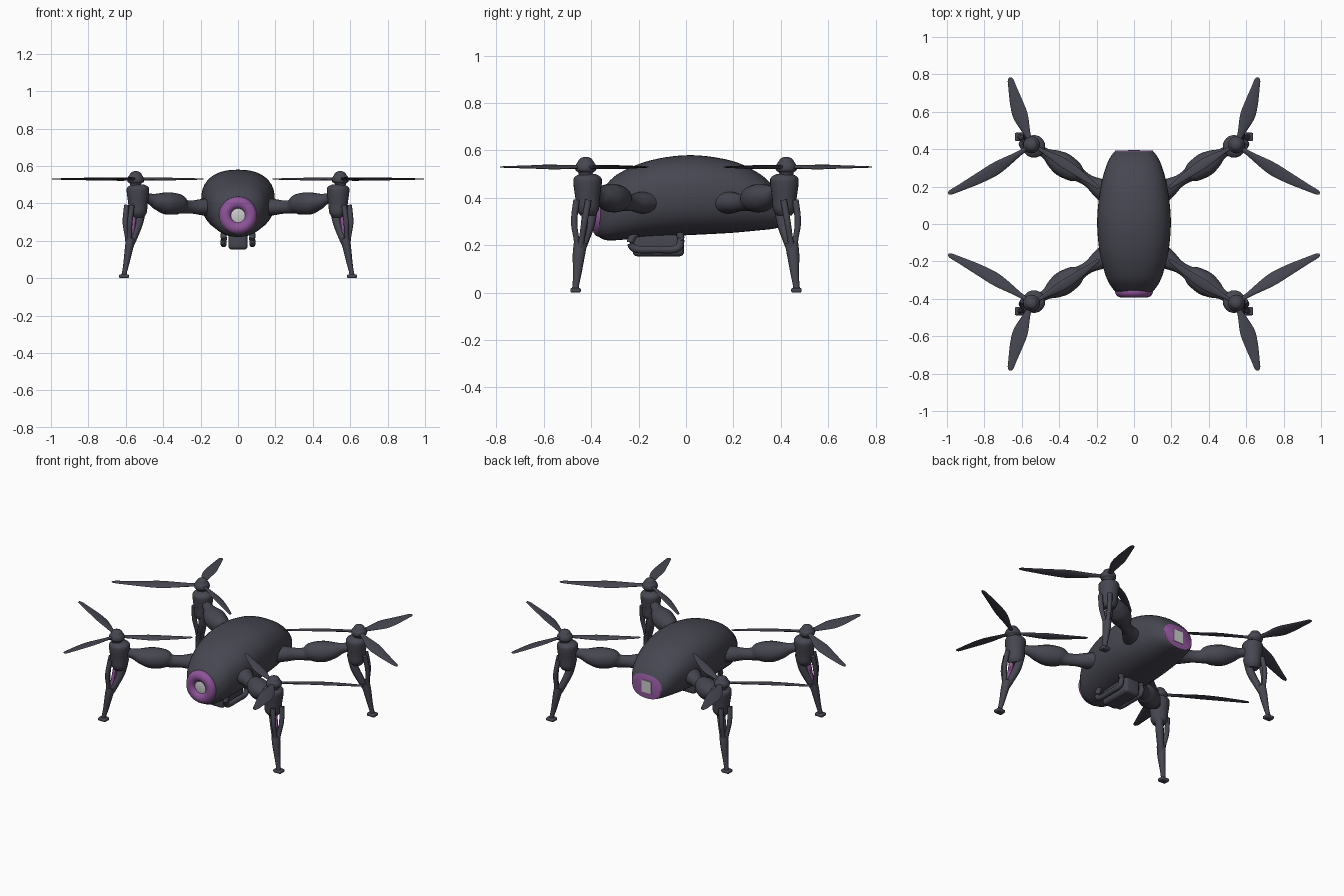
import bpy, bmesh, math
from mathutils import Vector

if "Cube" in bpy.data.objects:
    bpy.data.objects.remove(bpy.data.objects["Cube"])

def material(name, rgb):
    m = bpy.data.materials.new(name)
    m.diffuse_color = (*rgb, 1)
    m.use_nodes = True
    m.node_tree.nodes["Principled BSDF"].inputs["Base Color"].default_value = m.diffuse_color
    return m

DARK = material("dark grey shell", (0.062, 0.062, 0.083))
PURPLE = material("purple trim", (0.27, 0.09, 0.32))
WHITE = material("pale lens", (0.6, 0.6, 0.6))

def finish(name, bm, mats, mirror=""):
    """Turn a bmesh into a smooth object, mirrored about the world axes."""
    bmesh.ops.recalc_face_normals(bm, faces=bm.faces)
    me = bpy.data.meshes.new(name)
    bm.to_mesh(me)
    bm.free()
    ob = bpy.data.objects.new(name, me)
    bpy.context.collection.objects.link(ob)
    for m in mats:
        me.materials.append(m)
    bpy.ops.object.select_all(action='DESELECT')
    ob.select_set(True)
    bpy.context.view_layer.objects.active = ob
    bpy.ops.object.shade_smooth_by_angle(angle=math.radians(45))
    if mirror:
        mod = ob.modifiers.new("mirror", 'MIRROR')
        mod.use_axis = ("x" in mirror, "y" in mirror, False)
        mod.use_mirror_merge = False
    return ob

def smooth_rows(rows, steps):
    """Catmull-Rom interpolation through rows of numbers."""
    out, n = [], len(rows)
    for i in range(n - 1):
        p0, p1, p2, p3 = (rows[max(0, min(n - 1, i + k))] for k in (-1, 0, 1, 2))
        for s in range(steps):
            t = s / steps
            out.append([0.5 * (2 * b + (c - a) * t + (2 * a - 5 * b + 4 * c - d) * t * t
                               + (3 * b - a - 3 * c + d) * t ** 3)
                        for a, b, c, d in zip(p0, p1, p2, p3)])
    return out + [list(rows[-1])]

def loft(bm, rings):
    loops = [[bm.verts.new(p) for p in r] for r in rings]
    n = len(loops[0])
    for a, b in zip(loops, loops[1:]):
        for i in range(n):
            bm.faces.new((a[i], a[(i + 1) % n], b[(i + 1) % n], b[i]))
    bm.faces.new(loops[0])
    bm.faces.new(loops[-1])

def tube(bm, rows, steps=5, sides=14, twist=0.0):
    """Rows are x, y, z, half width, half height."""
    rows = smooth_rows(rows, steps)
    pts = [Vector(r[:3]) for r in rows]
    d = (pts[-1] - pts[0]).normalized()
    ref = Vector((0, 1, 0)) if abs(d.z) > 0.7 else Vector((0, 0, 1))
    rings = []
    for i, p in enumerate(pts):
        t = (pts[min(i + 1, len(pts) - 1)] - pts[max(i - 1, 0)]).normalized()
        u = ref.cross(t).normalized()
        v = t.cross(u)
        w, h = max(rows[i][3], .002), max(rows[i][4], .002)
        k = twist * (1 - i / len(pts))
        u, v = u * math.cos(k) + v * math.sin(k), v * math.cos(k) - u * math.sin(k)
        rings.append([p + u * w * math.cos(a) + v * h * math.sin(a)
                      for a in (2 * math.pi * j / sides for j in range(sides))])
    loft(bm, rings)

def lathe(bm, x, y, profile, sides=24):
    loft(bm, [[Vector((x + r * math.cos(a), y + r * math.sin(a), z))
               for a in (2 * math.pi * j / sides for j in range(sides))] for z, r in profile])

def box(bm, lo, hi, bevel):
    verts = bmesh.ops.create_cube(bm, size=1)['verts']
    for v in verts:
        v.co = Vector([(a + b) / 2 + c * (b - a) for a, b, c in zip(lo, hi, v.co)])
    if bevel:
        edges = list({e for v in verts for e in v.link_edges})
        bmesh.ops.bevel(bm, geom=edges, offset=bevel, segments=4, profile=0.5, affect='EDGES')

# Body: y, half width, bottom, top
sections = [(-.372, .088, .238, .412), (-.34, .118, .222, .452), (-.28, .15, .222, .505),
            (-.15, .184, .235, .558), (.02, .197, .243, .58), (.19, .18, .252, .557),
            (.30, .152, .262, .508), (.36, .125, .268, .458), (.392, .10, .274, .415)]
bm = bmesh.new()
rings = []
for y, w, lo, hi in smooth_rows(sections, 5):
    mid = lo + (hi - lo) * .52
    ring = []
    for j in range(40):
        a = 2 * math.pi * j / 40
        c, s = math.cos(a), math.sin(a)
        c = math.copysign(abs(c) ** .85, c)
        s = math.copysign(abs(s) ** .85, s)
        ring.append(Vector((w * c, y, mid + s * (hi - mid if s > 0 else mid - lo))))
    rings.append(ring)
loft(bm, rings)
body = finish("body", bm, [DARK, PURPLE])
for f in body.data.polygons:        # purple tail cap
    if f.center.y > .387:
        f.material_index = 1

# Tail panel
bm = bmesh.new()
box(bm, (-.033, .389, .31), (.033, .396, .385), 0)
finish("tail_panel", bm, [WHITE])

# Nose ring and lens
bm = bmesh.new()
N, M = 40, 16
grid = [[bm.verts.new(((.068 + .033 * math.cos(b)) * math.cos(a), -.362 + .031 * math.sin(b),
                       .335 + (.068 + .033 * math.cos(b)) * math.sin(a)))
         for b in (2 * math.pi * j / M for j in range(M))]
        for a in (2 * math.pi * i / N for i in range(N))]
for i in range(N):
    for j in range(M):
        bm.faces.new((grid[i][j], grid[(i + 1) % N][j],
                      grid[(i + 1) % N][(j + 1) % M], grid[i][(j + 1) % M]))
finish("nose_ring", bm, [PURPLE])
bm = bmesh.new()
loft(bm, [[Vector((r * math.cos(a), y, .335 + r * math.sin(a)))
           for a in (2 * math.pi * j / 24 for j in range(24))]
          for y, r in ((-.36, .042), (-.374, .039), (-.378, .02))])
finish("nose_lens", bm, [WHITE])

# Underslung camera with side rails
bm = bmesh.new()
box(bm, (-.052, -.225, .153), (.052, -.008, .26), .02)
finish("belly_camera", bm, [DARK])
bm = bmesh.new()
tube(bm, [(.075, -.2, .26, .016, .016), (.077, -.232, .222, .016, .016),
          (.077, -.215, .185, .016, .016), (.077, -.12, .182, .016, .016),
          (.077, -.04, .185, .016, .016), (.075, -.022, .22, .016, .016),
          (.072, -.03, .27, .016, .016)])
finish("camera_rail", bm, [DARK], "x")

# Arms with pods, built in one quadrant and mirrored
bm = bmesh.new()
arm = [(.13, .38, .065, .05), (.19, .38, .05, .044), (.24, .38, .034, .036), (.285, .382, .036, .038),
       (.32, .395, .055, .055), (.38, .40, .064, .06), (.43, .41, .05, .045),
       (.475, .425, .028, .028), (.545, .44, .026, .03)]
tube(bm, [(x, .19 + (x - .18) * .64, z, w, h) for x, z, w, h in arm], sides=18)
finish("arm", bm, [DARK], "xy")

# Motor housing and rotor hub
HX, HY = .547, .423
bm = bmesh.new()
lathe(bm, HX - .012, HY - .008, smooth_rows(
    [(.325, .03), (.35, .047), (.40, .052), (.46, .06), (.485, .057), (.50, .035)], 4))
lathe(bm, HX, HY, smooth_rows(
    [(.48, .03), (.505, .03), (.515, .043), (.535, .044), (.552, .033), (.566, .024), (.573, .004)], 3))
finish("motor", bm, [DARK], "xy")

# Rotor blades: tip x, tip y, widest half width
blade = [(0, .014, .009), (.15, .017, .008), (.42, .04, .006), (.62, .036, .005),
         (.86, .022, .004), (.97, .015, .003), (1, .005, .002)]
bm = bmesh.new()
for tx, ty, scale in ((.663, .783, 1), (.993, .163, .85), (.185, .19, .65)):
    dx, dy = tx - HX, ty - HY
    rows = []
    for t, w, h in blade:
        bow = .05 * math.sin(math.pi * t)
        rows.append((HX + dx * t + dy * bow * .5, HY + dy * t - dx * bow * .5, .53, w * scale, h))
    tube(bm, rows, steps=4, sides=12, twist=.3)
finish("rotor_blades", bm, [DARK], "xy")

# Legs: three struts meeting in a shaft with a small foot
JX, JY = .583, .452
bm = bmesh.new()
for x, y, bx, by, r in ((.512, .392, .53, .405, .024), (.567, .462, .578, .472, .014),
                        (.595, .412, .603, .428, .014)):
    tube(bm, [(x, y, .39, r, r), (bx, by, .30, r, r), ((bx + JX) / 2, (by + JY) / 2, .225, r * .9, r * .9),
              (JX, JY, .15, .015, .015)], sides=10)
tube(bm, [(.575, .445, .21, .024, .028), (.583, .452, .16, .022, .026), (.597, .459, .08, .016, .018),
          (.607, .465, .03, .013, .014), (.61, .466, .005, .016, .018)], sides=12)
finish("leg", bm, [DARK], "xy")
bm = bmesh.new()
box(bm, (.583, .443, 0), (.637, .488, .02), .008)
finish("foot", bm, [DARK], "xy")

# Purple strips inside the front legs
bm = bmesh.new()
tube(bm, [(.555, -.425, .34, .014, .014), (.565, -.432, .26, .014, .014),
          (.578, -.446, .19, .012, .012)], sides=8)
finish("front_leg_strip", bm, [PURPLE], "x")
